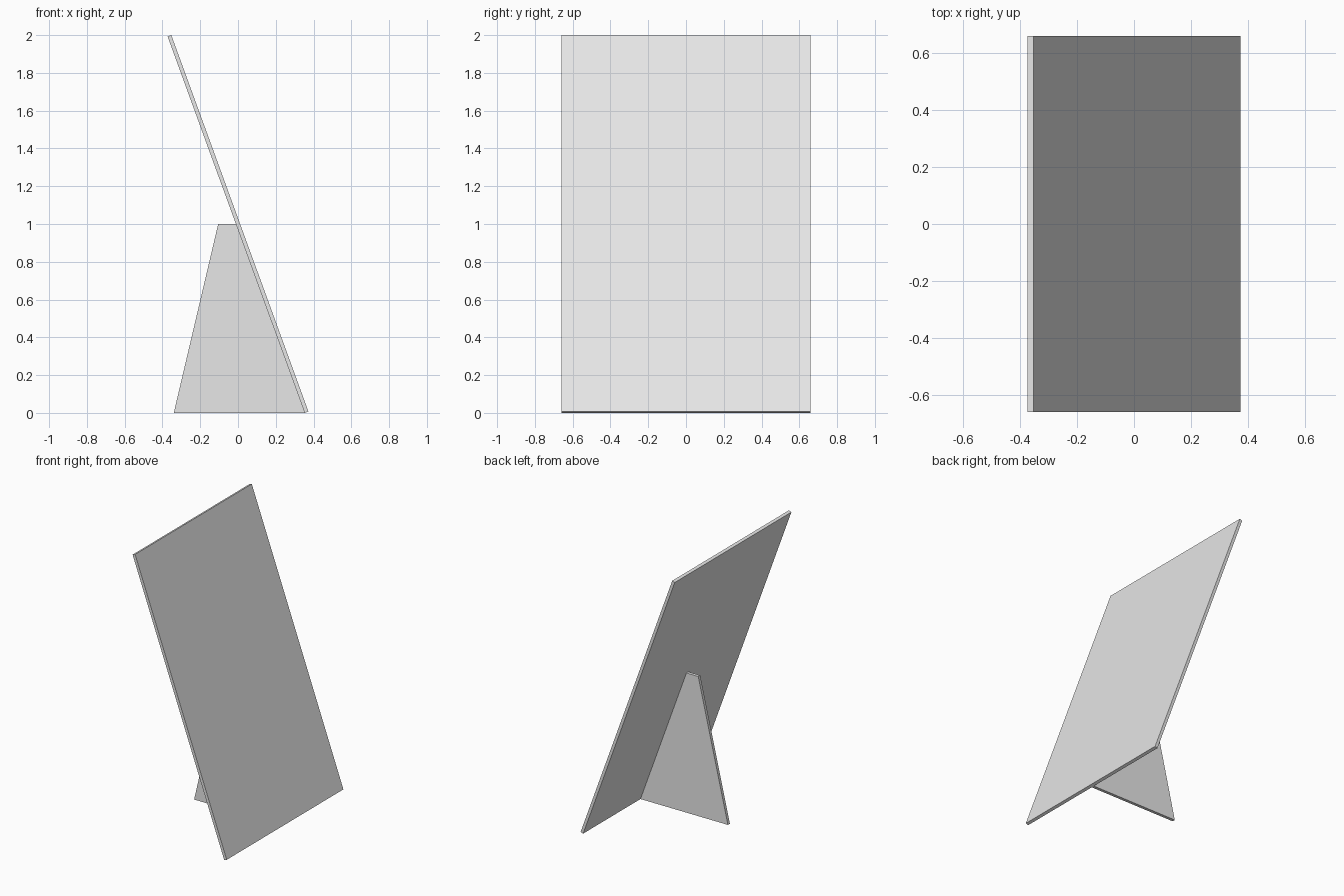
import bpy
import bmesh
from mathutils import Vector

cube = bpy.data.objects.get("Cube")
if cube:
    bpy.data.objects.remove(cube, do_unlink=True)

# Single pale grey for the whole model
grey = bpy.data.materials.new("pale_grey")
grey.use_nodes = True
colour = (0.8, 0.8, 0.8, 1)
grey.diffuse_color = colour
grey.node_tree.nodes["Principled BSDF"].inputs["Base Color"].default_value = colour


def plate(name, profile, width):
    """Extrude an x-z profile along y, centred on y = 0."""
    bm = bmesh.new()
    face = bm.faces.new([bm.verts.new((x, -width / 2, z)) for x, z in profile])
    side = bmesh.ops.extrude_face_region(bm, geom=[face])["geom"]
    verts = [g for g in side if isinstance(g, bmesh.types.BMVert)]
    bmesh.ops.translate(bm, verts=verts, vec=Vector((0, width, 0)))
    bmesh.ops.recalc_face_normals(bm, faces=bm.faces[:])
    mesh = bpy.data.meshes.new(name)
    bm.to_mesh(mesh)
    bm.free()
    mesh.materials.append(grey)
    obj = bpy.data.objects.new(name, mesh)
    bpy.context.collection.objects.link(obj)
    return obj


# Leaning panel, a thin board with square-cut edges
foot, top = Vector((0.353, 0)), Vector((-0.373, 1.993))
thickness = Vector((0.02, 0.007))
plate("leaning_panel", [foot, foot + thickness, top + thickness, top], 1.32)

# Upright stand fin that meets the back of the panel
height = 1.0
contact = foot.lerp(top, height / top.y)
plate("stand_fin", [(-0.34, 0), foot, contact, (-0.105, height)], 0.022)
